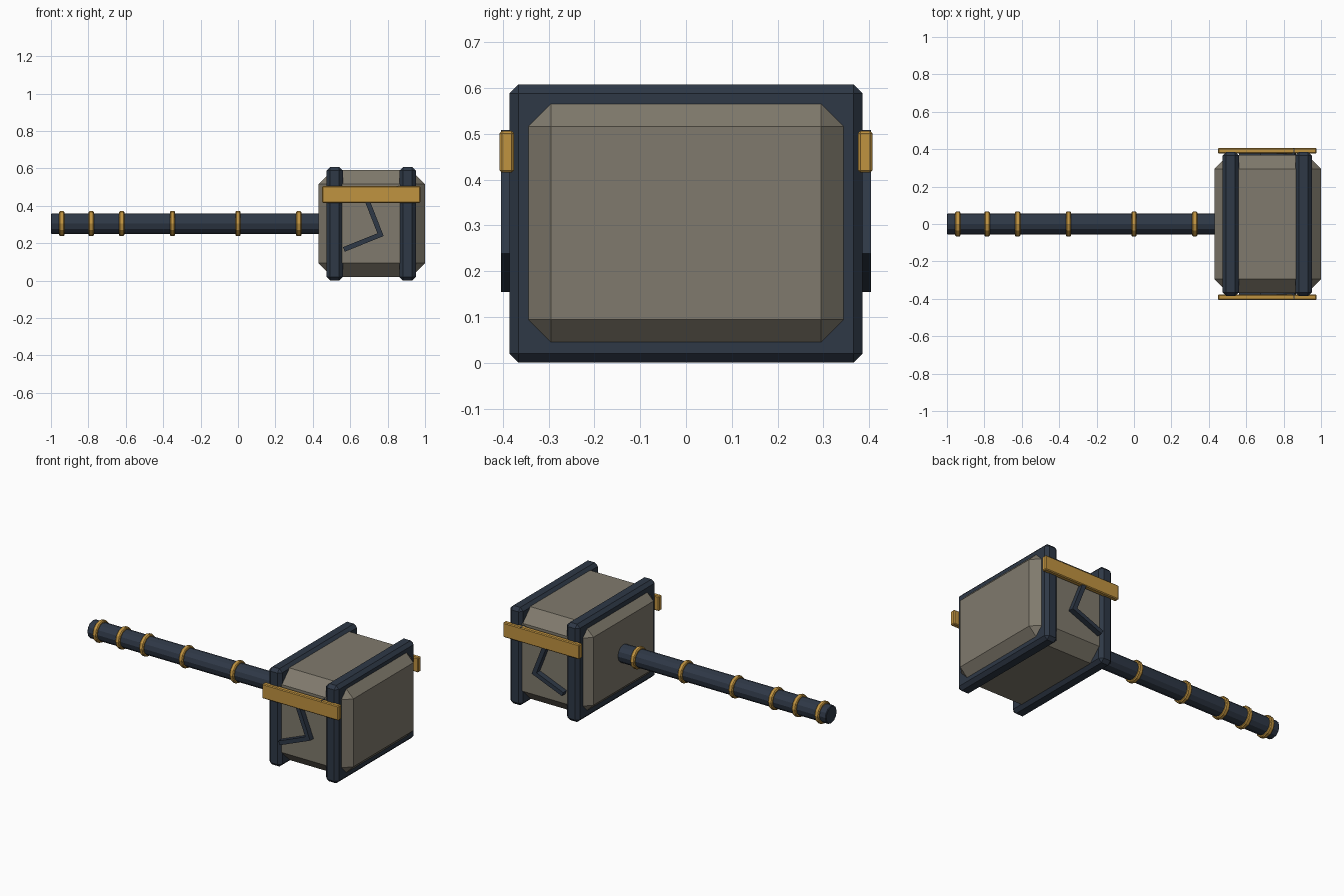
import bpy, bmesh, math
from mathutils import Vector, Matrix

if "Cube" in bpy.data.objects:
    bpy.data.objects.remove(bpy.data.objects["Cube"])

CZ = 0.305  # height of the handle axis


def material(name, rgb):
    m = bpy.data.materials.new(name)
    m.diffuse_color = [((c / 255 + 0.055) / 1.055) ** 2.4 for c in rgb] + [1]
    m.use_nodes = True
    m.node_tree.nodes["Principled BSDF"].inputs["Base Color"].default_value = m.diffuse_color
    return m


STONE = material("warm grey stone", (128, 122, 109))
NAVY = material("dark navy", (46, 56, 70))
GOLD = material("gold", (192, 147, 64))


def finish(bm, name, mat):
    bmesh.ops.recalc_face_normals(bm, faces=bm.faces)
    me = bpy.data.meshes.new(name)
    bm.to_mesh(me)
    bm.free()
    me.materials.append(mat)
    ob = bpy.data.objects.new(name, me)
    bpy.context.collection.objects.link(ob)
    return ob


def chamfer_box(name, lo, hi, bevel, mat):
    bm = bmesh.new()
    lo, hi = Vector(lo), Vector(hi)
    bmesh.ops.create_cube(bm, size=1, matrix=Matrix.Translation((lo + hi) / 2)
                          @ Matrix.Diagonal((*(hi - lo), 1)))
    bmesh.ops.bevel(bm, geom=bm.edges[:], offset=bevel, segments=1,
                    affect='EDGES', profile=0.5)
    return finish(bm, name, mat)


def rod(name, x0, x1, radius, bevel, mat):
    # twelve-sided cylinder along x with chamfered rims
    bm = bmesh.new()
    bmesh.ops.create_cone(bm, cap_ends=True, segments=12, radius1=radius,
                          radius2=radius, depth=x1 - x0,
                          matrix=Matrix.Translation(((x0 + x1) / 2, 0, CZ))
                          @ Matrix.Rotation(math.pi / 2, 4, 'Y'))
    rims = [e for e in bm.edges
            if abs(e.verts[0].co.x - e.verts[1].co.x) < 1e-5]
    bmesh.ops.bevel(bm, geom=rims, offset=bevel, segments=1,
                    affect='EDGES', profile=0.5)
    return finish(bm, name, mat)


def zigzag(name, pts, width, y0, y1, mat):
    # mitred strip in the xz plane, extruded from y0 to y1
    pts = [Vector(p) for p in pts]
    dirs = [(b - a).normalized() for a, b in zip(pts, pts[1:])]
    left, right = [], []
    for i, p in enumerate(pts):
        a, b = dirs[max(i - 1, 0)], dirs[min(i, len(dirs) - 1)]
        na, nb = Vector((-a.y, a.x)), Vector((-b.y, b.x))
        n = (na + nb).normalized()
        off = n * (width / 2 / n.dot(na))
        left.append(p + off)
        right.append(p - off)
    bm = bmesh.new()
    rings = [[bm.verts.new((q.x, y, q.y)) for q, y in
              ((l, y0), (r, y0), (r, y1), (l, y1))]
             for l, r in zip(left, right)]
    for r, s in zip(rings, rings[1:]):
        for k in range(4):
            j = (k + 1) % 4
            bm.faces.new((r[k], r[j], s[j], s[k]))
    bm.faces.new(rings[0])
    bm.faces.new(rings[-1])
    return finish(bm, name, mat)


# Chamfered stone head
chamfer_box("hammer_head", (0.43, -0.37, CZ - 0.286), (1.0, 0.37, CZ + 0.286),
            0.075, STONE)

# Two bands around the head
for i, x in enumerate((0.517, 0.907)):
    chamfer_box(f"head_band_{i + 1}", (x - 0.044, -0.386, 0.0),
                (x + 0.044, 0.386, 0.608), 0.02, NAVY)

# Gold plate and zigzag inlay on both sides of the head
bolt = [(0.862, 0.496), (0.69, 0.43), (0.762, 0.246), (0.566, 0.167)]
for side, s in (("front", -1), ("back", 1)):
    ya, yb = sorted((s * 0.376, s * 0.407))
    chamfer_box(side + "_gold_plate", (0.45, ya, 0.415), (0.975, yb, 0.506),
                0.005, GOLD)
    ya, yb = sorted((s * 0.36, s * 0.404))
    zigzag(side + "_zigzag", bolt, 0.026, ya, yb, NAVY)

# Handle and its gold rings
rod("handle", -1.0, 0.45, 0.055, 0.004, NAVY)
for i, x in enumerate((-0.942, -0.785, -0.622, -0.35, 0.0, 0.325)):
    rod(f"handle_ring_{i + 1}", x - 0.014, x + 0.014, 0.067, 0.005, GOLD)
